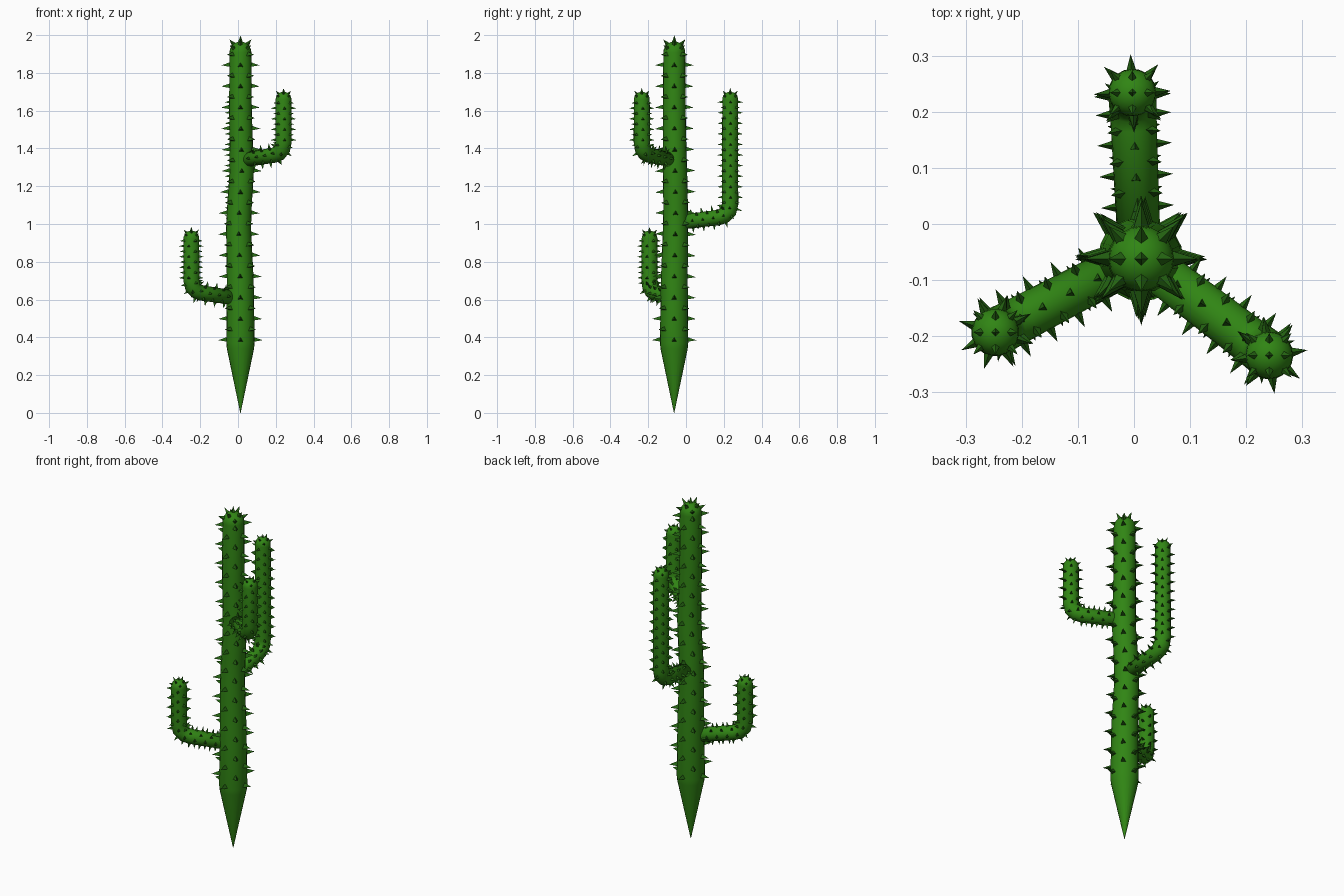
import bpy, bmesh, math
from mathutils import Vector

if "Cube" in bpy.data.objects:
    bpy.data.objects.remove(bpy.data.objects["Cube"])


def material(name, color):
    m = bpy.data.materials.new(name)
    m.diffuse_color = (*color, 1)
    m.use_nodes = True
    m.node_tree.nodes["Principled BSDF"].inputs["Base Color"].default_value = m.diffuse_color
    return m


GREEN = material("cactus green", (0.03, 0.235, 0.007))
DARK = material("spine green", (0.018, 0.13, 0.006))
SIDES = 20


def finish(bm, name, mat, smooth):
    bmesh.ops.recalc_face_normals(bm, faces=bm.faces)
    me = bpy.data.meshes.new(name)
    bm.to_mesh(me)
    bm.free()
    me.materials.append(mat)
    for p in me.polygons:
        p.use_smooth = smooth
    ob = bpy.data.objects.new(name, me)
    bpy.context.collection.objects.link(ob)
    return ob


def tube(name, path, radii, side):
    """Round tube along a path; the last point gets a domed end."""
    pts, rad = [Vector(p) for p in path], list(radii)
    end, r = pts[-1].copy(), rad[-1]
    for i in range(1, 6):
        a = math.radians(90 * i / 6)
        pts.append(end + Vector((0, 0, r * math.sin(a))))
        rad.append(r * math.cos(a))
    bm, rings = bmesh.new(), []
    for i, p in enumerate(pts):
        t = (pts[min(i + 1, len(pts) - 1)] - p).normalized() + (p - pts[max(i - 1, 0)]).normalized()
        t.normalize()
        n = t.cross(side).normalized()
        rings.append([bm.verts.new(p + rad[i] * (math.cos(a) * side + math.sin(a) * n))
                      for a in (2 * math.pi * k / SIDES for k in range(SIDES))])
    for a, b in zip(rings, rings[1:]):
        for k in range(SIDES):
            j = (k + 1) % SIDES
            bm.faces.new((a[k], a[j], b[j], b[k]))
    bm.faces.new(rings[0])
    tip = bm.verts.new(end + Vector((0, 0, r)))
    for k in range(SIDES):
        bm.faces.new((rings[-1][k], rings[-1][(k + 1) % SIDES], tip))
    return finish(bm, name, GREEN, True)


def spine(bm, p, d, length, width, sides):
    """Small pyramid pointing along d, slightly sunk into the skin."""
    up = Vector((0, 0, 1)) if abs(d.z) < 0.9 else Vector((0, 1, 0))
    u = (up - d * up.dot(d)).normalized()
    v = d.cross(u)
    base = [bm.verts.new(p - d * 0.006 + width * (math.cos(a) * u + math.sin(a) * v))
            for a in (2 * math.pi * k / sides for k in range(sides))]
    tip = bm.verts.new(p + d * length)
    for k in range(sides):
        bm.faces.new((base[k], base[(k + 1) % sides], tip))


def spines(name, path, radii, side, start, step, length, width):
    """Staggered rows of four spines along a path, plus a crown on the dome."""
    bm = bmesh.new()
    pts = [Vector(p) for p in path]
    travelled, nxt, row = 0, start, 0
    for a, b, ra, rb in zip(pts, pts[1:], radii, radii[1:]):
        t, seg = (b - a).normalized(), (b - a).length
        n = t.cross(side).normalized()
        while nxt <= travelled + seg:
            f = (nxt - travelled) / seg
            for k in range(4):
                ang = math.pi / 2 * k + math.pi / 4 * (row % 2)
                d = math.cos(ang) * side + math.sin(ang) * n
                spine(bm, a.lerp(b, f) + d * (ra + (rb - ra) * f), d, length, width, 3)
            nxt += step
            row += 1
        travelled += seg
    c, r, up = pts[-1], radii[-1], Vector((0, 0, 1))
    spine(bm, c + up * r, up, length * 0.75, width * 0.8, 4)
    for k in range(8):
        ang = math.pi / 4 * k
        e = math.radians(25 if k % 2 else 50)
        d = Vector((math.cos(e) * math.cos(ang), math.cos(e) * math.sin(ang), math.sin(e)))
        spine(bm, c + d * r, d, length * 0.75, width * 0.8, 4)
    finish(bm, name, DARK, False)


# Trunk: pointed root, slight bend in the middle
X = Vector((1, 0, 0))
trunk = [(0.013, -0.063, 0), (0.013, -0.063, 0.34), (0.013, -0.063, 0.37),
         (0.012, -0.062, 0.7), (0.003, -0.056, 0.98), (0.008, -0.055, 1.1),
         (0.02, -0.058, 1.28), (0.018, -0.06, 1.4), (0.013, -0.062, 1.6),
         (0.013, -0.062, 1.908)]
trunk_r = [0.001, 0.072, 0.075, 0.071, 0.066, 0.065, 0.064, 0.062, 0.06, 0.058]
root = tube("trunk", trunk, trunk_r, X)
spines("trunk_spines", trunk, trunk_r, X, 0.385, 0.056, 0.043, 0.017)

# Arms: end x, end y, joint height, top height
for name, ex, ey, z, top in (("back_arm", -0.003, 0.234, 1.005, 1.70),
                             ("right_arm", 0.241, -0.234, 1.335, 1.70),
                             ("left_arm", -0.247, -0.193, 0.605, 0.965)):
    base = Vector((0.01, -0.058, z))
    out = Vector((ex - base.x, ey - base.y, 0))
    reach = out.length
    out.normalize()
    side = out.cross(Vector((0, 0, 1)))
    path = [base + out * o + Vector((0, 0, h)) for o, h in (
        (0, 0), (reach - 0.06, 0.03), (reach - 0.03, 0.041), (reach - 0.008, 0.064),
        (reach, 0.1), (reach, top - 0.042 - z))]
    radii = [0.038, 0.041, 0.042, 0.043, 0.043, 0.042]
    tube(name, path, radii, side)
    spines(name + "_spines", path, radii, side, 0.09, 0.028, 0.026, 0.011)

# Keep the root tip creased while the rest stays smooth
bpy.context.view_layer.objects.active = root
root.select_set(True)
bpy.ops.object.shade_smooth_by_angle(angle=math.radians(40))
